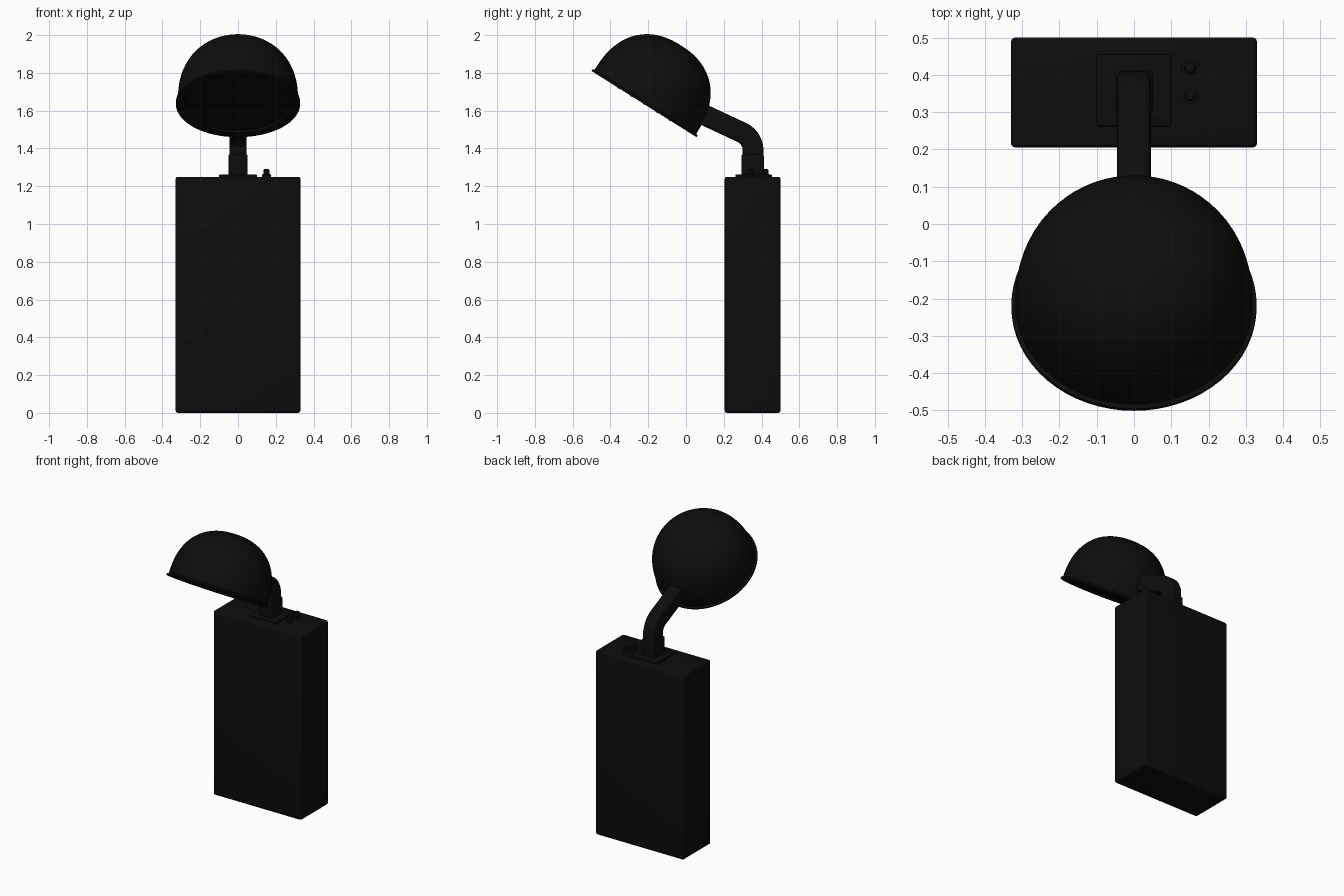
import bpy, bmesh, math
from mathutils import Vector, Matrix

if "Cube" in bpy.data.objects:
    bpy.data.objects.remove(bpy.data.objects["Cube"])

mat = bpy.data.materials.new("black")
mat.diffuse_color = (0.004, 0.004, 0.004, 1)
mat.use_nodes = True
mat.node_tree.nodes["Principled BSDF"].inputs["Base Color"].default_value = mat.diffuse_color


def finish(name, bm, smooth=True):
    bmesh.ops.recalc_face_normals(bm, faces=bm.faces)
    me = bpy.data.meshes.new(name)
    bm.to_mesh(me)
    bm.free()
    me.materials.append(mat)
    ob = bpy.data.objects.new(name, me)
    bpy.context.collection.objects.link(ob)
    if smooth:
        bpy.ops.object.select_all(action='DESELECT')
        ob.select_set(True)
        bpy.context.view_layer.objects.active = ob
        bpy.ops.object.shade_smooth_by_angle(angle=math.radians(35))
    return ob


def box(name, lo, hi, bevel):
    lo, hi = Vector(lo), Vector(hi)
    bm = bmesh.new()
    bmesh.ops.create_cube(bm, size=1, matrix=Matrix.Translation((lo + hi) / 2)
                          @ Matrix.Diagonal((*(hi - lo), 1)))
    bmesh.ops.bevel(bm, geom=bm.edges[:], offset=bevel, segments=3,
                    profile=0.5, affect='EDGES')
    return finish(name, bm)


def lathe(name, profile, steps, matrix):
    bm = bmesh.new()
    vs = [bm.verts.new((r, 0, z)) for r, z in profile]
    es = [bm.edges.new(p) for p in zip(vs, vs[1:])]
    bmesh.ops.spin(bm, geom=vs + es, cent=(0, 0, 0), axis=(0, 0, 1),
                   angle=2 * math.pi, steps=steps)
    bmesh.ops.remove_doubles(bm, verts=bm.verts, dist=1e-5)
    bm.transform(matrix)
    return finish(name, bm)


def rounded_rect(hx, hy, r, n=4):
    pts = []
    for k, (sx, sy) in enumerate([(1, 1), (-1, 1), (-1, -1), (1, -1)]):
        for i in range(n + 1):
            a = (k + i / n) * math.pi / 2
            pts.append((sx * (hx - r) + r * math.cos(a), sy * (hy - r) + r * math.sin(a)))
    return pts


# Body with mounting plate and neck socket
box("body", (-0.33, 0.205, 0), (0.33, 0.5, 1.25), 0.012)
box("neck_plate", (-0.10, 0.262, 1.24), (0.10, 0.455, 1.262), 0.004)
box("neck_socket", (-0.051, 0.293, 1.25), (0.051, 0.412, 1.37), 0.012)

# Bent neck: rounded rectangle swept along a path in the YZ plane
turn, R, y0, z0 = math.radians(65), 0.105, 0.355, 1.39
path = [(y0, 1.25, 0)]
for i in range(13):
    a = turn * i / 12
    path.append((y0 - R * (1 - math.cos(a)), z0 + R * math.sin(a), a))
y, z, a = path[-1]
path.append((y - 0.28 * math.sin(a), z + 0.28 * math.cos(a), a))
bm = bmesh.new()
rings = []
for y, z, a in path:
    rings.append([bm.verts.new((u, y + v * math.cos(a), z + v * math.sin(a)))
                  for u, v in rounded_rect(0.045, 0.055, 0.018)])
for r0, r1 in zip(rings, rings[1:]):
    for i in range(len(r0)):
        j = (i + 1) % len(r0)
        bm.faces.new((r0[i], r0[j], r1[j], r1[i]))
bm.faces.new(rings[0])
bm.faces.new(rings[-1])
finish("neck", bm)

# Tilted dome head: flat rim and underside, superellipse shell
head = Matrix.Translation((0, -0.2225, 1.635)) @ Matrix.Rotation(math.radians(-32.2), 4, 'X')
profile = [(0, 0.01), (0.278, 0.01), (0.284, 0), (0.329, 0), (0.329, 0.01), (0.318, 0.015)]
for i in range(25):
    t = i / 24 * math.pi / 2
    profile.append((0.318 * max(math.cos(t), 0) ** (2 / 2.3),
                    0.03 + 0.337 * math.sin(t) ** (2 / 2.3)))
profile[-1] = (0, 0.367)
lathe("lamp_head", profile, 64, head)

# Small lights on the underside: one in the middle and a ring of six
spots = [(0, 0)] + [(0.16 * math.sin(k * math.pi / 3), 0.16 * math.cos(k * math.pi / 3))
                    for k in range(6)]
for i, (x, y) in enumerate(spots):
    lathe(f"light_{i}", [(0.012, 0.012), (0.012, 0.004), (0.008, -0.001), (0, -0.003)], 16,
          head @ Matrix.Translation((x, y, 0)))

# Two switches on top of the body
for i, y in enumerate((0.345, 0.42)):
    lathe(f"switch_{i}", [(0, 1.245), (0.024, 1.245), (0.024, 1.262), (0.016, 1.264),
                          (0.016, 1.285), (0.012, 1.29), (0, 1.29)], 24,
          Matrix.Translation((0.15, y, 0)))
